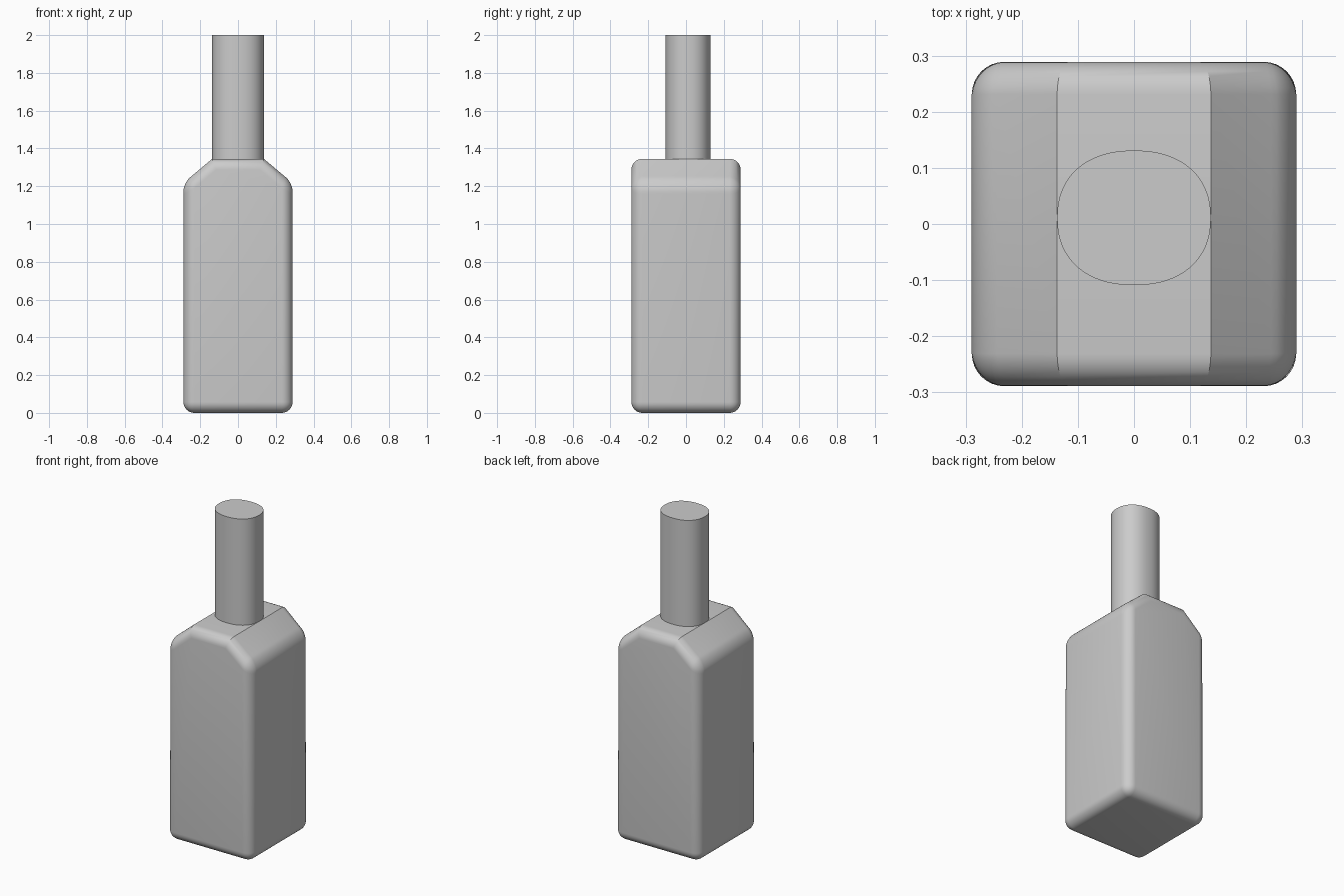
import bpy, bmesh
from math import sin, cos, pi, radians, copysign

if "Cube" in bpy.data.objects:
    bpy.data.objects.remove(bpy.data.objects["Cube"])


def prism(name, points, direction, soft_edge=None, radius=0.058):
    """Extrude a closed outline; round the edges chosen by soft_edge."""
    bm = bmesh.new()
    face = bm.faces.new([bm.verts.new(p) for p in points])
    ext = bmesh.ops.extrude_face_region(bm, geom=[face], use_keep_orig=True)
    new = [v for v in ext["geom"] if isinstance(v, bmesh.types.BMVert)]
    bmesh.ops.translate(bm, verts=new, vec=direction)
    bmesh.ops.recalc_face_normals(bm, faces=bm.faces[:])
    if soft_edge:
        bmesh.ops.bevel(bm, geom=[e for e in bm.edges if soft_edge(e)],
                        offset=radius, offset_type='OFFSET', segments=8,
                        profile=0.5, affect='EDGES', clamp_overlap=True)
        bmesh.ops.recalc_face_normals(bm, faces=bm.faces[:])
    mesh = bpy.data.meshes.new(name)
    bm.to_mesh(mesh)
    bm.free()
    obj = bpy.data.objects.new(name, mesh)
    bpy.context.collection.objects.link(obj)
    bpy.ops.object.select_all(action='DESELECT')
    obj.select_set(True)
    bpy.context.view_layer.objects.active = obj
    bpy.ops.object.shade_smooth_by_angle(angle=radians(30))
    return obj


# Bottle body: square block with chamfered shoulders, crisp along the shoulder tops
HALF, TOP, SHOULDER, FLAT = 0.289, 1.345, 1.217, 0.137
right = [(HALF, 0), (HALF, SHOULDER), (FLAT, TOP)]
outline = right + [(-x, z) for x, z in reversed(right)]


def is_soft(e):
    a, b = (v.co for v in e.verts)
    crisp = abs(a.y - b.y) > 0.1 and a.z > TOP - 0.01
    return not crisp


prism("bottle_body", [(x, -HALF, z) for x, z in outline], (0, 2 * HALF, 0), is_soft)

# Neck: slightly squared oval tube, set a little towards the back
N, POWER = 64, 2 / 2.25


def squared(v):
    return copysign(abs(v) ** POWER, v)


ring = [(0.137 * squared(cos(2 * pi * i / N)),
         0.011 + 0.12 * squared(sin(2 * pi * i / N)), 1.34) for i in range(N)]
prism("bottle_neck", ring, (0, 0, 0.66))
